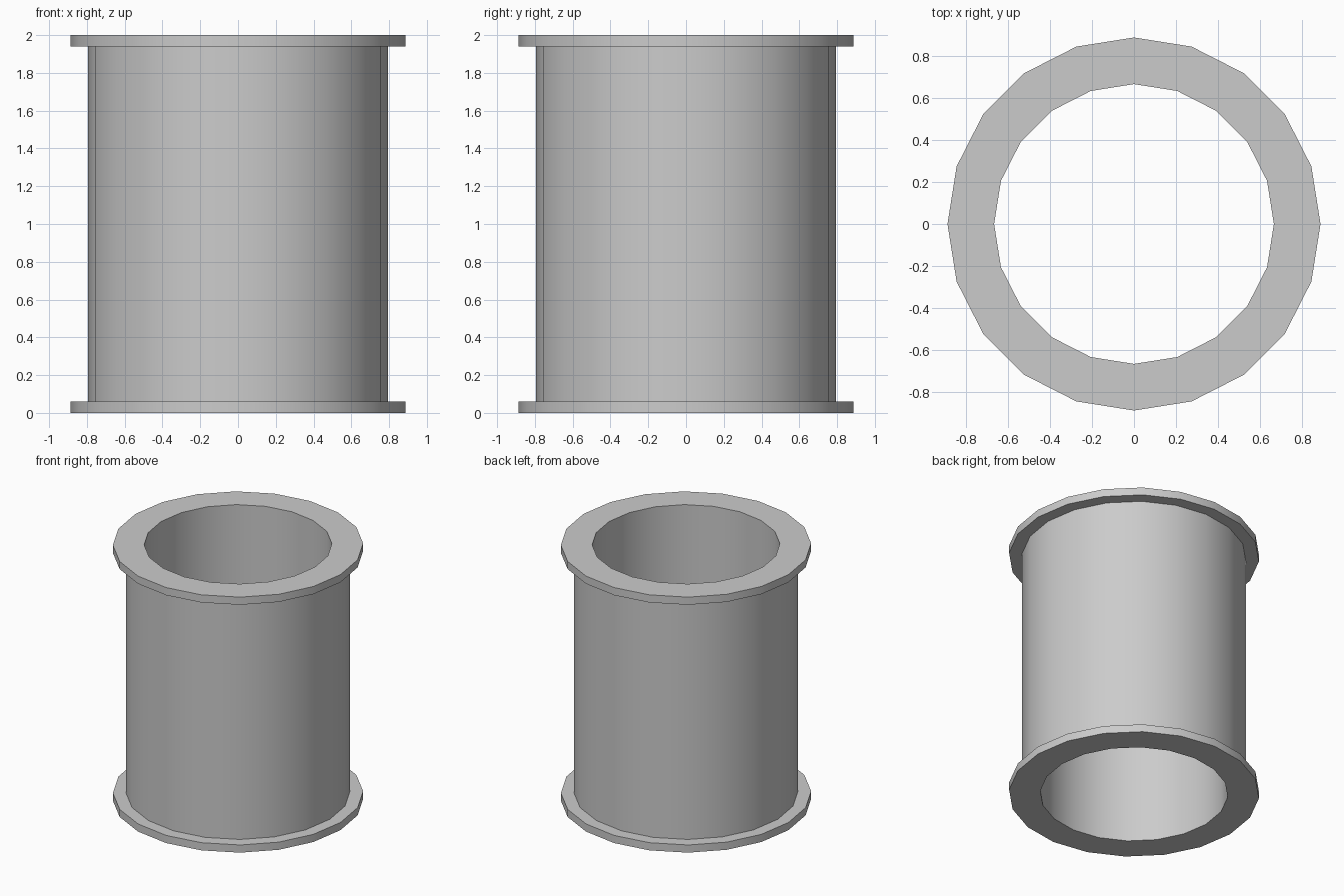
import bpy
import bmesh
from math import cos, sin, tau, radians

SIDES = 20
HEIGHT = 2.0
BORE_RADIUS = 0.666
TUBE_RADIUS = 0.795
FLANGE_RADIUS = 0.888
FLANGE_THICKNESS = 0.06

cube = bpy.data.objects.get("Cube")
if cube:
    bpy.data.objects.remove(cube, do_unlink=True)

# Single grey material
grey = bpy.data.materials.new("light_grey")
grey.use_nodes = True
colour = (0.6, 0.6, 0.6, 1.0)
grey.diffuse_color = colour
grey.node_tree.nodes["Principled BSDF"].inputs["Base Color"].default_value = colour


def hollow_ring(name, inner, outer, bottom, top):
    """Revolve a rectangular section around z into a closed ring."""
    section = [(outer, bottom), (outer, top), (inner, top), (inner, bottom)]
    bm = bmesh.new()
    loops = []
    for radius, z in section:
        angles = [tau * i / SIDES for i in range(SIDES)]
        loops.append([bm.verts.new((radius * cos(a), radius * sin(a), z)) for a in angles])
    for k, low in enumerate(loops):
        high = loops[(k + 1) % len(loops)]
        for i in range(SIDES):
            j = (i + 1) % SIDES
            bm.faces.new((low[i], low[j], high[j], high[i]))
    mesh = bpy.data.meshes.new(name)
    bm.to_mesh(mesh)
    bm.free()
    mesh.materials.append(grey)
    obj = bpy.data.objects.new(name, mesh)
    bpy.context.collection.objects.link(obj)

    # Round walls are smooth, rims stay sharp
    bpy.ops.object.select_all(action="DESELECT")
    obj.select_set(True)
    bpy.context.view_layer.objects.active = obj
    bpy.ops.object.shade_smooth_by_angle(angle=radians(30))
    return obj


# Pipe wall between the two flanges
hollow_ring("tube", BORE_RADIUS, TUBE_RADIUS, FLANGE_THICKNESS, HEIGHT - FLANGE_THICKNESS)

# End flanges
for name, base in (("bottom_flange", 0.0), ("top_flange", HEIGHT - FLANGE_THICKNESS)):
    hollow_ring(name, BORE_RADIUS, FLANGE_RADIUS, base, base + FLANGE_THICKNESS)
